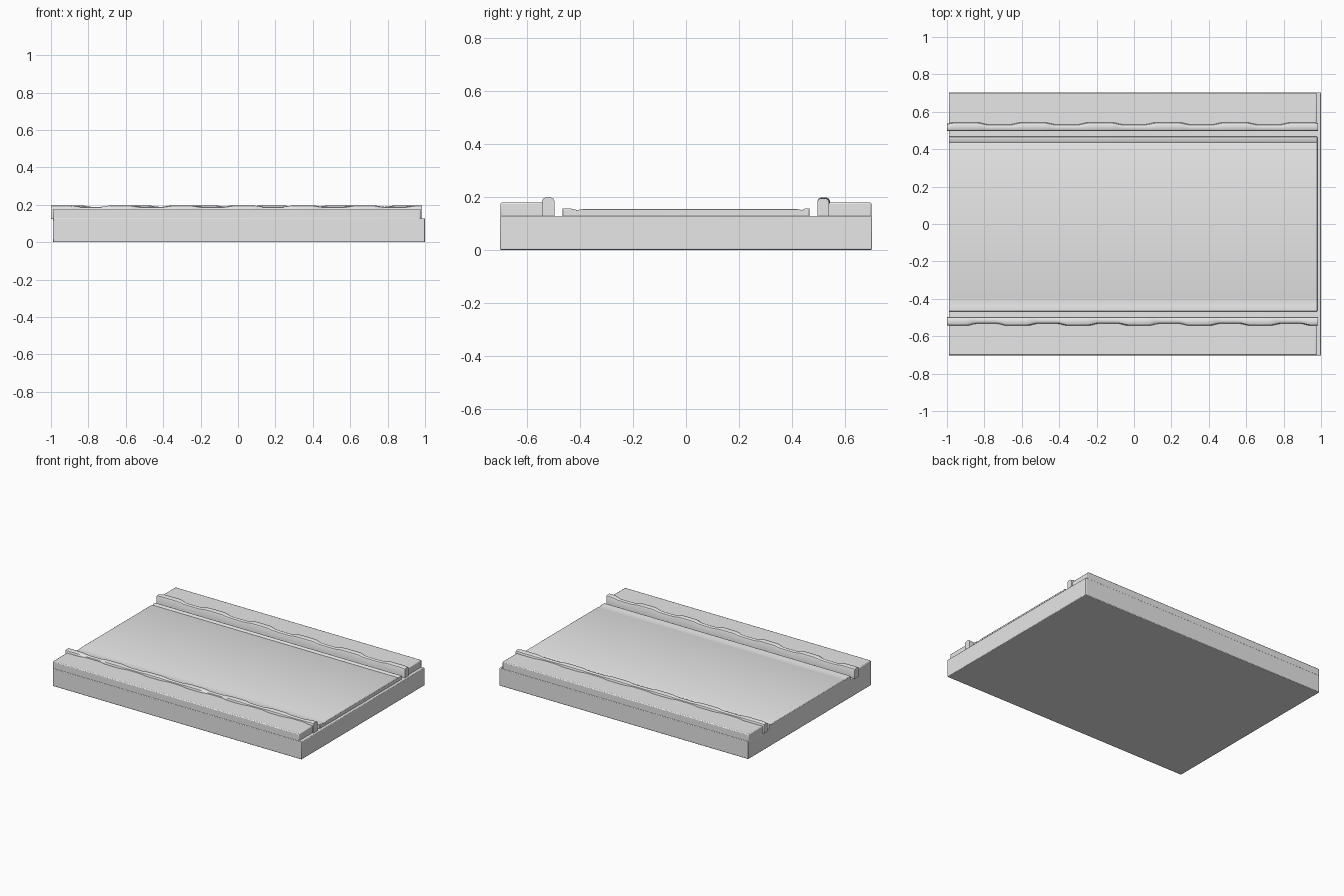
import bpy, bmesh, math

cube = bpy.data.objects.get("Cube")
if cube:
    bpy.data.objects.remove(cube, do_unlink=True)

stone = bpy.data.materials.new("pale grey stone")
stone.use_nodes = True
GREY = (0.8, 0.8, 0.8, 1)
stone.diffuse_color = GREY
stone.node_tree.nodes["Principled BSDF"].inputs["Base Color"].default_value = GREY


def loft(name, sections, bevel=0.0):
    """Skin a list of (x, [(y, z), ...]) cross-sections into a capped solid."""
    bm = bmesh.new()
    rings = [[bm.verts.new((x, y, z)) for y, z in pts] for x, pts in sections]
    count = len(rings[0])
    for a, b in zip(rings, rings[1:]):
        for i in range(count):
            j = (i + 1) % count
            bm.faces.new((a[i], a[j], b[j], b[i]))
    bm.faces.new(rings[0])
    bm.faces.new(rings[-1])
    bmesh.ops.recalc_face_normals(bm, faces=bm.faces)
    mesh = bpy.data.meshes.new(name)
    bm.to_mesh(mesh)
    bm.free()
    mesh.materials.append(stone)
    obj = bpy.data.objects.new(name, mesh)
    bpy.context.collection.objects.link(obj)
    if bevel:
        mod = obj.modifiers.new("soft edges", "BEVEL")
        mod.width = bevel
        mod.segments = 2
        mod.limit_method = "ANGLE"
        mod.angle_limit = math.radians(50)
    bpy.ops.object.select_all(action="DESELECT")
    obj.select_set(True)
    bpy.context.view_layer.objects.active = obj
    bpy.ops.object.shade_smooth_by_angle(angle=math.radians(35))
    return obj


def slab(name, x0, x1, y0, y1, z0, z1, bevel):
    pts = [(y0, z0), (y1, z0), (y1, z1), (y0, z1)]
    return loft(name, [(x0, pts), (x1, pts)], bevel)


def kerb(name, side, first, period):
    """Rounded kerb whose outer face and top swell at regular intervals."""
    steps = 112
    sections = []
    for i in range(steps + 1):
        x = -1 + 1.985 * i / steps
        wave = math.cos(2 * math.pi * (x - first) / period)
        swell = 0.5 + 0.5 * math.tanh(3 * wave)
        top = 0.189 + 0.008 * swell
        outer = 0.533 + 0.011 * swell
        inner = 0.497
        pts = [(inner, 0.125), (inner, top - 0.012), (inner + 0.004, top - 0.004),
               (inner + 0.012, top), (outer - 0.012, top),
               (outer - 0.004, top - 0.004), (outer, top - 0.012), (outer, 0.125)]
        sections.append((x, [(side * y, z) for y, z in pts]))
    return loft(name, sections)


# Foundation slab
slab("foundation", -0.99, 1.0, -0.703, 0.703, 0, 0.128, 0.004)

# Roadway with a shallow gutter crease inside each edge
road = [(-0.467, 0.12), (-0.467, 0.156), (-0.437, 0.156), (-0.41, 0.150),
        (-0.39, 0.155), (0.42, 0.155), (0.437, 0.150), (0.45, 0.156),
        (0.467, 0.156), (0.467, 0.12)]
loft("roadway", [(-0.99, road), (0.98, road)], 0.003)

# Raised pavements and kerbs
for label, side, first, period in (("front", -1, -0.95, 0.325), ("back", 1, -0.9, 0.36)):
    y0, y1 = sorted((side * 0.51, side * 0.701))
    slab(label + "_pavement", -0.99, 0.977, y0, y1, 0.12, 0.179, 0.006)
    kerb(label + "_kerb", side, first, period)
